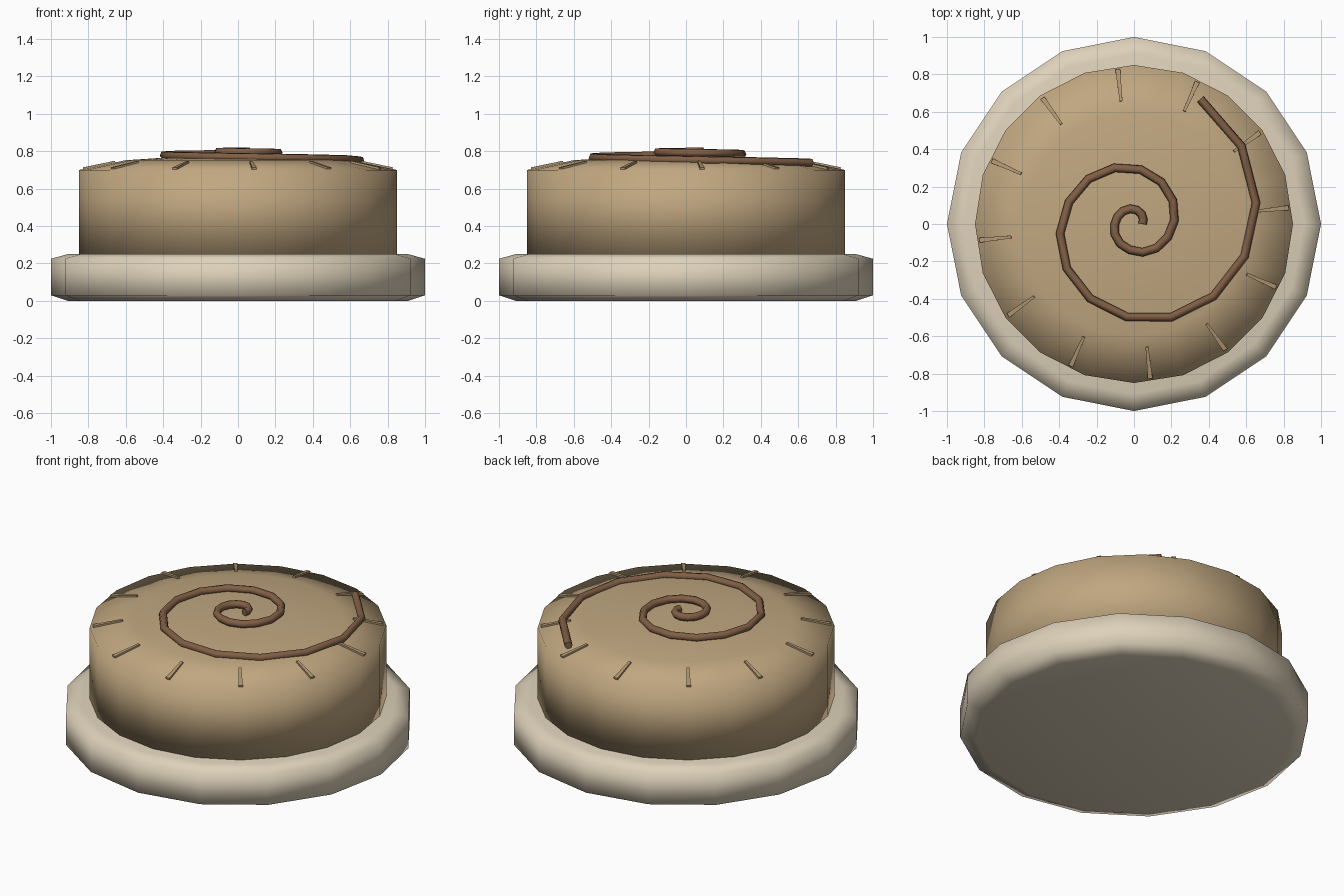
import bpy, bmesh, math
from mathutils import Matrix, Vector

old = bpy.data.objects.get("Cube")
if old:
    bpy.data.objects.remove(old, do_unlink=True)


def material(name, rgb):
    m = bpy.data.materials.new(name)
    m.use_nodes = True
    m.diffuse_color = (*rgb, 1)
    m.node_tree.nodes["Principled BSDF"].inputs["Base Color"].default_value = (*rgb, 1)
    return m


def finish(name, bm, mat):
    bmesh.ops.recalc_face_normals(bm, faces=bm.faces)
    mesh = bpy.data.meshes.new(name)
    bm.to_mesh(mesh)
    bm.free()
    mesh.materials.append(mat)
    obj = bpy.data.objects.new(name, mesh)
    bpy.context.collection.objects.link(obj)
    return obj


def lathe(name, profile, sides, mat):
    """Stack polygon rings of (radius, height); both ends are capped."""
    bm = bmesh.new()
    rings = []
    for r, z in profile:
        ring = []
        for i in range(sides):
            a = math.tau * i / sides
            ring.append(bm.verts.new((r * math.cos(a), r * math.sin(a), z)))
        rings.append(ring)
    for low, high in zip(rings, rings[1:]):
        for i in range(sides):
            j = (i + 1) % sides
            bm.faces.new((low[i], low[j], high[j], high[i]))
    bm.faces.new(rings[0])
    bm.faces.new(rings[-1])
    for f in bm.faces:
        f.smooth = True
    return finish(name, bm, mat)


cream = material("cream", (0.73, 0.64, 0.49))
tan = material("tan", (0.53, 0.385, 0.215))
dark_tan = material("dark tan", (0.45, 0.32, 0.175))
brown = material("brown", (0.22, 0.115, 0.06))

# Wide bevelled plate and the domed drum standing on it
lathe("base_plate", [(0.91, 0), (1, 0.03), (1, 0.225), (0.91, 0.25)], 16, cream)
DOME = [(0.85, 0.70), (0.6, 0.752), (0.3, 0.772), (0.03, 0.78)]
lathe("domed_drum", [(0.85, 0.24)] + DOME, 20, tan)

# Short radial ridges around the rim, a little wider at the outer end
bm = bmesh.new()
inner, outer = Vector((0.66, 0, 0.74)), Vector((0.83, 0, 0.705))
span = outer - inner
tilt = math.atan2(-span.z, span.x)
for k in range(12):
    place = (Matrix.Rotation(math.radians(6 + 30 * k), 4, "Z")
             @ Matrix.Translation((inner + outer) / 2)
             @ Matrix.Rotation(tilt, 4, "Y"))
    verts = bmesh.ops.create_cube(bm, size=1)["verts"]
    for v in verts:
        width = 0.026 if v.co.x > 0 else 0.015
        v.co = place @ Vector((v.co.x * span.length, v.co.y * width, v.co.z * 0.018))
finish("rim_ridges", bm, dark_tan)

# Spiral cord: radius eased between evenly spaced keys over its turns
KEYS = [0.045, 0.08, 0.1, 0.14, 0.2, 0.285, 0.367, 0.473, 0.6, 0.756]
STEPS = 30
curve = bpy.data.curves.new("spiral_cord", "CURVE")
curve.dimensions = "3D"
curve.bevel_depth = 0.023
curve.bevel_resolution = 1
curve.use_fill_caps = True
spline = curve.splines.new("POLY")
spline.points.add(STEPS)
for i, p in enumerate(spline.points):
    t = i / STEPS
    s = t * (len(KEYS) - 1)
    k = min(int(s), len(KEYS) - 2)
    r = KEYS[k] + (KEYS[k + 1] - KEYS[k]) * (s - k)
    a = math.radians(782 * t)
    z = 0.802 - 0.03 * r - 0.07 * r * r
    p.co = (r * math.cos(a), r * math.sin(a), z, 1)
curve.materials.append(brown)
cord = bpy.data.objects.new("spiral_cord", curve)
bpy.context.collection.objects.link(cord)
for o in bpy.context.selected_objects:
    o.select_set(False)
cord.select_set(True)
bpy.context.view_layer.objects.active = cord
bpy.ops.object.convert(target="MESH")
bpy.ops.object.shade_smooth_by_angle(angle=math.radians(65))
